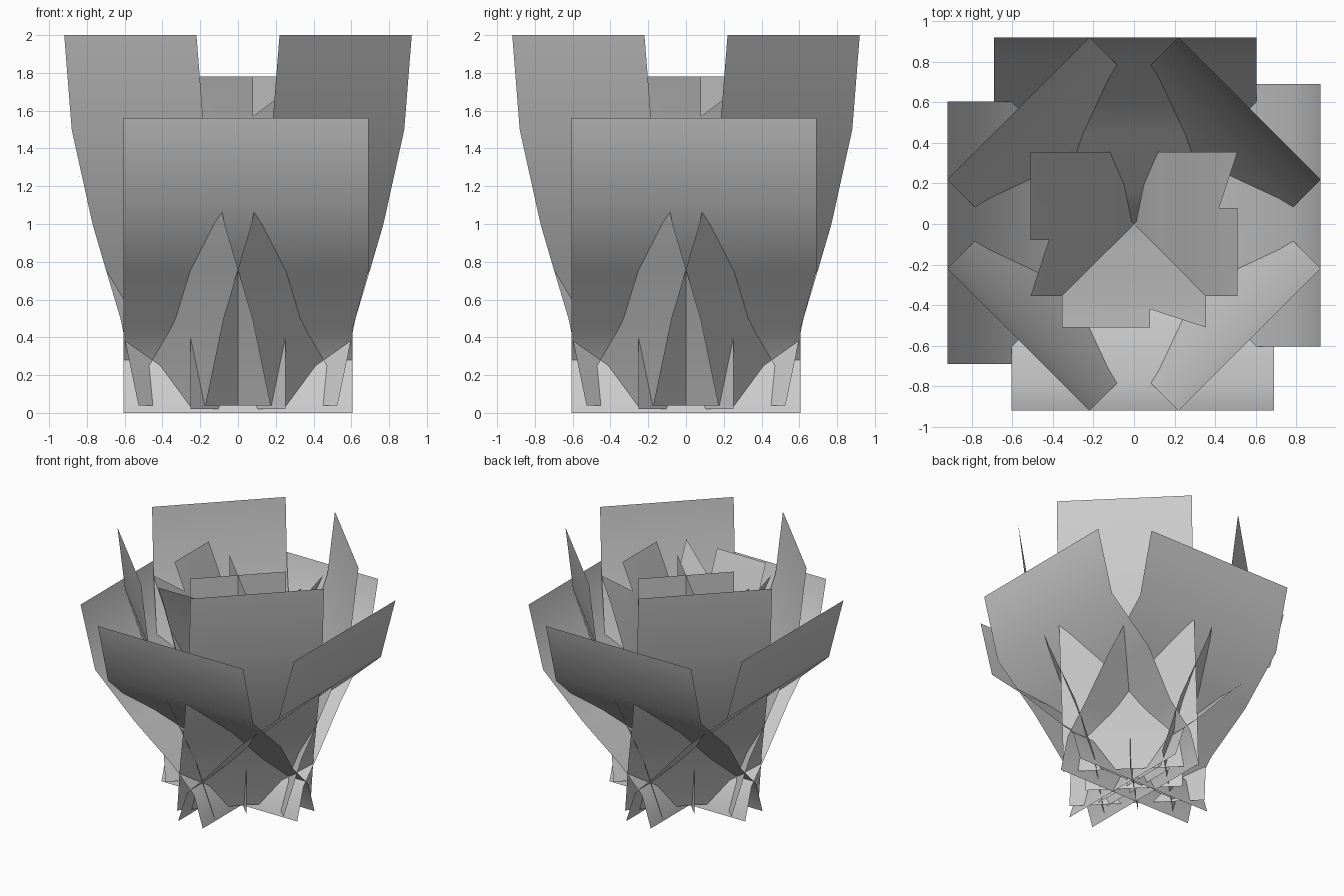
import bpy, math
from mathutils import Matrix

if "Cube" in bpy.data.objects:
    bpy.data.objects.remove(bpy.data.objects["Cube"])


def card(name, rows, angle, notch=False):
    """Curved sheet facing -y, turned about z. Rows: (height, outward, left, right)."""
    verts, faces = [], []
    for z, r, left, right in rows:
        verts += [(left, -r, z), (right, -r, z)]
    for i in range(len(rows) - 1):
        a = 2 * i
        faces.append((a, a + 1, a + 3, a + 2))
    if notch:
        # top row keeps its left part and loses a triangle on the right
        n = len(verts)
        faces.pop()
        z0, r0 = rows[-2][:2]
        z1, r1 = rows[-1][:2]
        verts += [(0.08, -r0, z0), (0.08, -r1, z1)]
        faces += [(n - 4, n, n + 1, n - 2), (n, n - 3, n - 1)]
    mesh = bpy.data.meshes.new(name)
    mesh.from_pydata(verts, [], faces)
    mesh.transform(Matrix.Rotation(math.radians(angle), 4, 'Z'))
    for p in mesh.polygons:
        p.use_smooth = True
    mesh.update()
    obj = bpy.data.objects.new(name, mesh)
    bpy.context.collection.objects.link(obj)
    return obj


# profiles from the bottom up: (height, outward distance)
outer = [(0, -0.11, -0.605, 0.605), (0.25, -0.03, -0.605, 0.605),
         (0.44, 0.16, -0.605, 0.605), (0.75, 0.44, -0.605, 0.69),
         (1.07, 0.79, -0.605, 0.69), (1.56, 0.92, -0.605, 0.69)]
tall = [(z, r, -0.495, 0.495) for z, r in
        [(0.04, 0.25), (0.50, 0.385), (0.76, 0.495), (1.0, 0.594),
         (1.5, 0.75), (2.0, 0.806)]]
inner = [(z, r, -0.355, 0.355) for z, r in
         [(0.04, -0.04), (0.48, 0.05), (0.66, 0.12), (1.1, 0.26),
          (1.57, 0.42), (1.78, 0.51)]]
upright = [(0.02, 0, -0.355, 0.355), (1.78, 0, -0.355, 0.355)]

# wide outer leaves on the four sides, tall leaves on the four diagonals
for k in range(4):
    card(f"outer_leaf_{k + 1}", outer, 90 * k)
    card(f"tall_leaf_{k + 1}", tall, 90 * k + 45)

# three inner leaves: left, front, right
for k in (-1, 0, 1):
    card(f"inner_leaf_{k + 2}", inner, 90 * k, notch=True)

# crossed upright leaves in the middle
for k in range(2):
    card(f"centre_leaf_{k + 1}", upright, 90 * k + 45)
